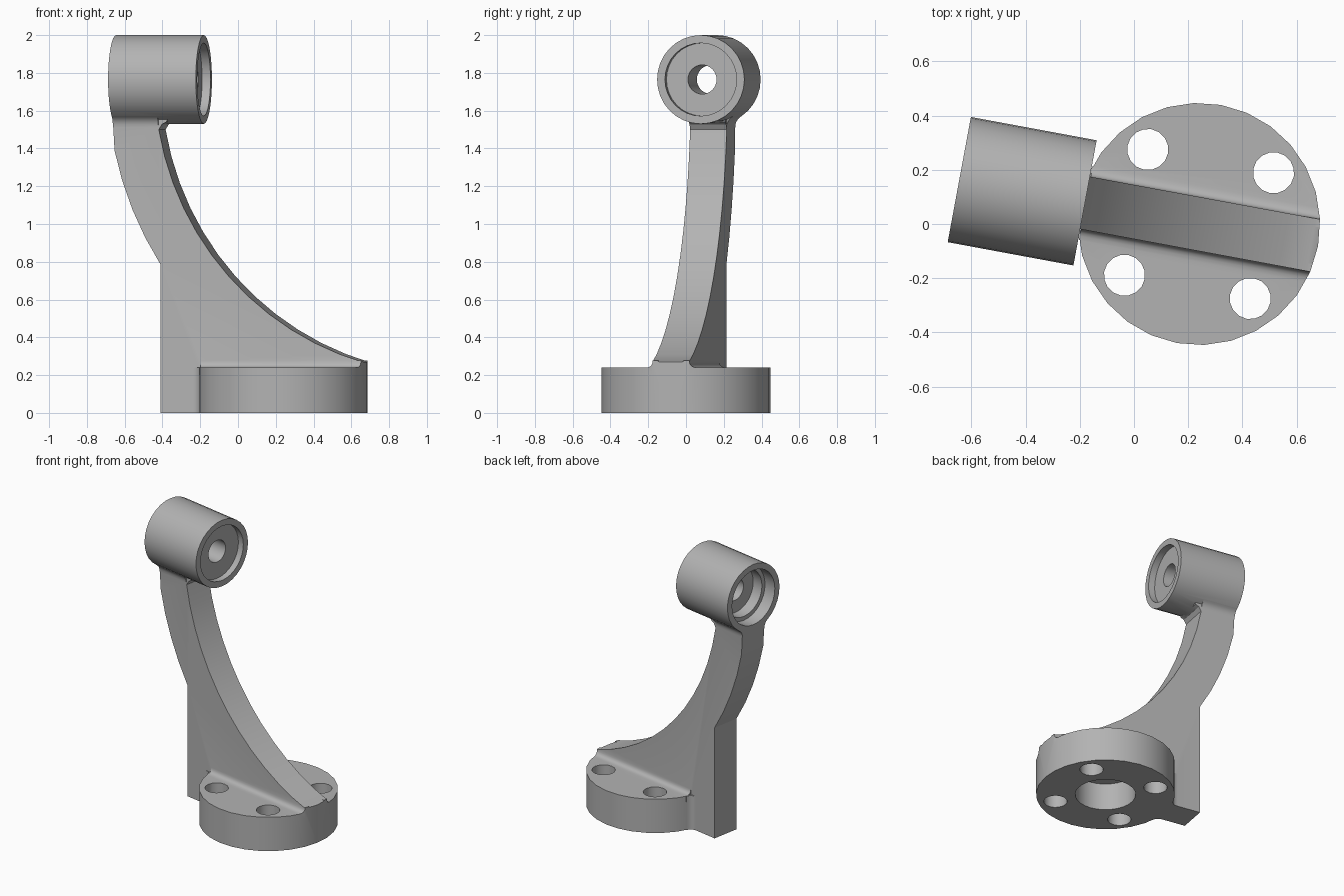
import bpy, bmesh, math
from mathutils import Matrix, Vector

old = bpy.data.objects.get("Cube")
if old:
    bpy.data.objects.remove(old, do_unlink=True)

# Main dimensions, in a frame where u runs along the rib, v across it
TURN = math.radians(-10.5)
DISC_R, DISC_H = 0.447, 0.24
HALF = 0.0985
BOSS_R, BOSS_Z = 0.235, 1.765
BOSS_L, BOSS_END = -0.9, -0.428
ARC_U, ARC_IN, ARC_OUT = 0.885, 1.56, 1.815


def prism(name, points, axes, low, high):
    """Extrude a 2D outline; axes gives the two outline axes, then the depth axis."""
    bm = bmesh.new()

    def place(a, b, c):
        co = Vector((0, 0, 0))
        for axis, value in zip(axes, (a, b, c)):
            co["uvz".index(axis)] = value
        return bm.verts.new(co)

    bottom = [place(a, b, low) for a, b in points]
    top = [place(a, b, high) for a, b in points]
    bm.faces.new(bottom)
    bm.faces.new(top)
    n = len(points)
    for i in range(n):
        j = (i + 1) % n
        bm.faces.new((bottom[i], bottom[j], top[j], top[i]))
    bmesh.ops.recalc_face_normals(bm, faces=bm.faces)
    mesh = bpy.data.meshes.new(name)
    bm.to_mesh(mesh)
    bm.free()
    obj = bpy.data.objects.new(name, mesh)
    bpy.context.collection.objects.link(obj)
    return obj


def arc(cu, cv, r, start, end, n):
    """Points on an arc, angles in degrees, both ends included."""
    angles = [math.radians(start + (end - start) * i / n) for i in range(n + 1)]
    return [(cu + r * math.cos(t), cv + r * math.sin(t)) for t in angles]


def circle(cu, cv, r, n):
    return arc(cu, cv, r, 0, 360, n)[:-1]


def fillet(start, corner, end, inside, n=5):
    """Outline of a concave fillet: a curve from start to end, closed inside the part."""
    s, c, e = Vector(start), Vector(corner), Vector(end)
    curve = []
    for i in range(n + 1):
        t = i / n
        curve.append(tuple(s * (1 - t) ** 2 + c * 2 * t * (1 - t) + e * t * t))
    return curve + inside


def combine(target, tool, operation):
    """Apply a boolean and delete the tool."""
    mod = target.modifiers.new("combine", "BOOLEAN")
    mod.operation = operation
    mod.solver = "EXACT"
    mod.object = tool
    bpy.context.view_layer.objects.active = target
    bpy.ops.object.modifier_apply(modifier=mod.name)
    bpy.data.objects.remove(tool, do_unlink=True)


def arc_angle(u, r):
    return 180 + math.degrees(math.acos((ARC_U - u) / r))


# Curved rib: straight foot at the back, two concentric arcs up to the boss
back = arc(ARC_U, BOSS_Z, ARC_OUT, arc_angle(-0.643, ARC_OUT), 186.8, 5)
back = [(max(u, BOSS_L + 0.0005), z) for u, z in back]
front = arc(ARC_U, BOSS_Z, ARC_IN, 189.8, arc_angle(0.46, ARC_IN), 12)
outline = [(-0.643, 0)] + back + [(BOSS_L + 0.0005, 1.568), (-0.60, 1.568),
                                  (-0.612, 1.54), (-0.635, 1.528)] + front + [(0.46, 0)]
bracket = prism("bracket", outline, "uzv", -HALF, HALF)

# Fillets along the disc top, the disc side and the boss
for s in (-1, 1):
    edge = HALF * s
    top = fillet((edge, DISC_H + 0.037), (edge, DISC_H), (edge + 0.04 * s, DISC_H),
                 [(edge + 0.04 * s, 0.2), (edge - 0.03 * s, 0.2), (edge - 0.03 * s, DISC_H + 0.037)])
    combine(bracket, prism("top_fillet", top, "vzu", -0.425, 0.46), "UNION")

    v_far = HALF + 0.035
    u_near = -math.sqrt(DISC_R ** 2 - HALF ** 2)
    u_far = -math.sqrt(DISC_R ** 2 - v_far ** 2)
    side = fillet((u_near - 0.04, edge), (u_near, edge), (u_far, v_far * s),
                  [(u_far + 0.05, v_far * s), (u_far + 0.05, edge - 0.03 * s),
                   (u_near - 0.04, edge - 0.03 * s)])
    combine(bracket, prism("side_fillet", side, "uvz", 0, DISC_H), "UNION")

    z_near = BOSS_Z - math.sqrt(BOSS_R ** 2 - HALF ** 2)
    z_far = BOSS_Z - math.sqrt(BOSS_R ** 2 - v_far ** 2)
    neck = fillet((edge, z_near - 0.04), (edge, z_near), (v_far * s, z_far),
                  [(edge, z_far + 0.005), (edge - 0.02 * s, z_near), (edge - 0.02 * s, z_near - 0.04)])
    combine(bracket, prism("neck_fillet", neck, "vzu", BOSS_L + 0.0005, -0.655), "UNION")

# Trim the rib tip to the round edge of the disc
trim = arc(0, 0, DISC_R, -90, 90, 14) + [(-1.2, DISC_R), (-1.2, -DISC_R)]
combine(bracket, prism("trim", trim, "uvz", -0.1, 2.2), "INTERSECT")

# Base disc and boss
disc = circle(0, 0, DISC_R, 28)
combine(bracket, prism("disc", disc, "uvz", 0, DISC_H), "UNION")
combine(bracket, prism("boss", circle(0, BOSS_Z, BOSS_R, 32), "vzu", BOSS_L, BOSS_END), "UNION")

# Bolt holes and blind pocket under the disc
for a in range(45, 360, 90):
    u, v = 0.334 * math.cos(math.radians(a)), 0.334 * math.sin(math.radians(a))
    combine(bracket, prism("bolt_hole", circle(u, v, 0.076, 16), "uvz", -0.1, 0.5), "DIFFERENCE")
combine(bracket, prism("pocket", circle(0, 0, 0.195, 28), "uvz", -0.1, 0.19), "DIFFERENCE")

# Boss bores: shallow recess, through hole, stepped bore
for r, low, high in ((0.193, BOSS_END - 0.045, 0), (0.077, -1.2, 0),
                     (0.193, -1.2, BOSS_L + 0.09), (0.165, -1.2, BOSS_L + 0.17)):
    combine(bracket, prism("bore", circle(0, BOSS_Z, r, 32), "vzu", low, high), "DIFFERENCE")

# Turn into place, colour and shade
bracket.data.transform(Matrix.Translation((0.24, 0, 0)) @ Matrix.Rotation(TURN, 4, "Z"))
grey = bpy.data.materials.new("plain_grey")
grey.use_nodes = True
colour = (0.45, 0.45, 0.45, 1)
grey.diffuse_color = colour
grey.node_tree.nodes["Principled BSDF"].inputs["Base Color"].default_value = colour
bracket.data.materials.clear()
bracket.data.materials.append(grey)
for face in bracket.data.polygons:
    face.material_index = 0
bpy.ops.object.select_all(action="DESELECT")
bracket.select_set(True)
bpy.context.view_layer.objects.active = bracket
bpy.ops.object.shade_smooth_by_angle(angle=math.radians(29))
